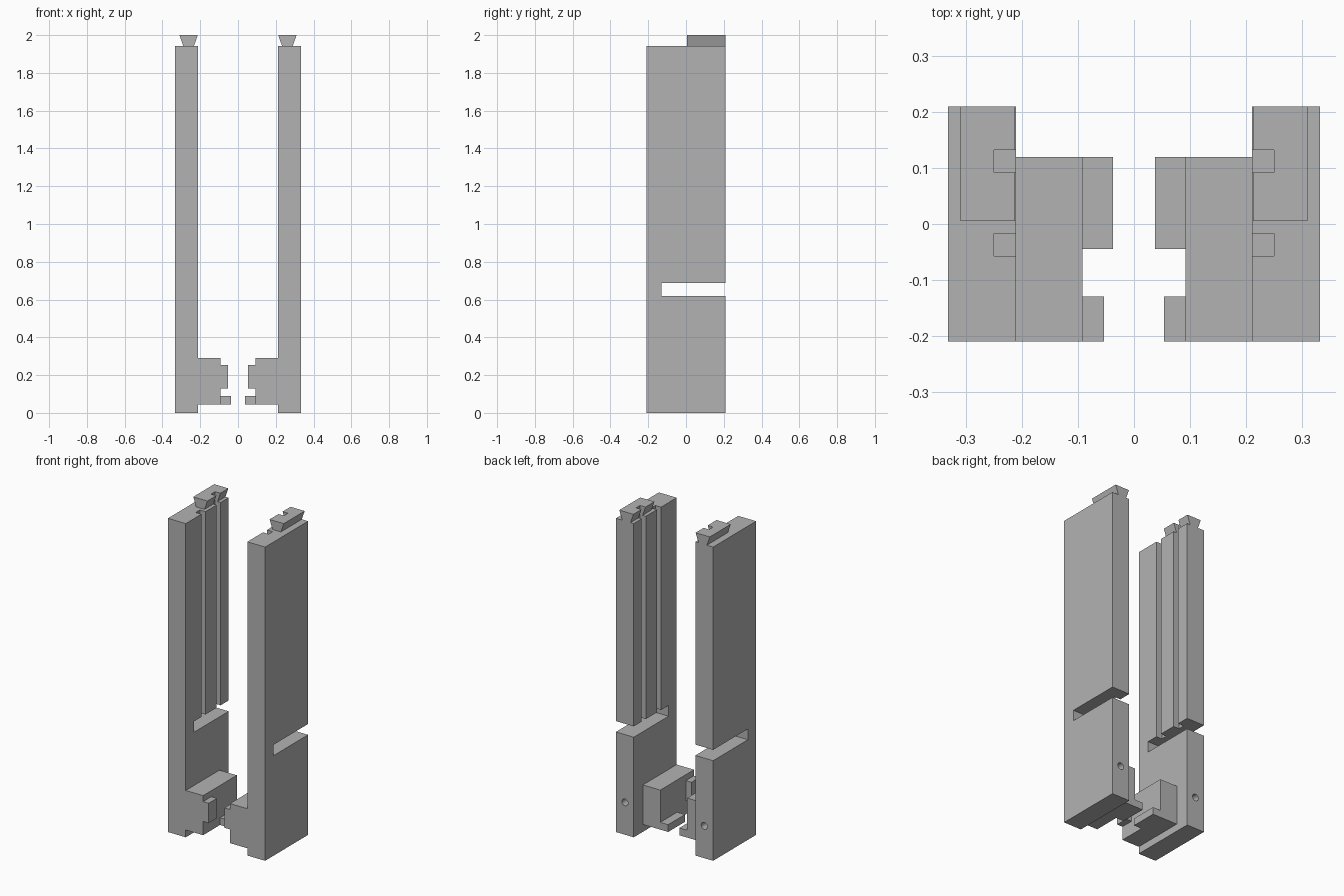
import bpy, bmesh
from mathutils import Matrix, Vector

if "Cube" in bpy.data.objects:
    bpy.data.objects.remove(bpy.data.objects["Cube"], do_unlink=True)

grey = bpy.data.materials.new("plain_grey")
grey.use_nodes = True
grey.diffuse_color = (0.45, 0.45, 0.45, 1)
grey.node_tree.nodes["Principled BSDF"].inputs["Base Color"].default_value = grey.diffuse_color


def finish(name, bm):
    bmesh.ops.recalc_face_normals(bm, faces=bm.faces)
    mesh = bpy.data.meshes.new(name)
    bm.to_mesh(mesh)
    bm.free()
    mesh.materials.append(grey)
    obj = bpy.data.objects.new(name, mesh)
    bpy.context.collection.objects.link(obj)
    return obj


def prism(name, outline, offset):
    """Extrude a closed outline of 3D points along an offset."""
    bm = bmesh.new()
    face = bm.faces.new([bm.verts.new(p) for p in outline])
    new = bmesh.ops.extrude_face_region(bm, geom=[face])["geom"]
    verts = [v for v in new if isinstance(v, bmesh.types.BMVert)]
    bmesh.ops.translate(bm, verts=verts, vec=Vector(offset))
    return finish(name, bm)


def box(name, side, x, y, z):
    outline = [(side * a, y[0], b) for a, b in
               ((x[0], z[0]), (x[1], z[0]), (x[1], z[1]), (x[0], z[1]))]
    return prism(name, outline, (0, y[1] - y[0], 0))


def drill(name, side):
    bm = bmesh.new()
    bmesh.ops.create_cone(bm, cap_ends=True, segments=24, radius1=0.021, radius2=0.021, depth=0.2,
                          matrix=Matrix.Translation((side * IN_OUT_MID, BACK, 0.2))
                          @ Matrix.Rotation(1.5707963, 4, 'X'))
    return finish(name, bm)


def cut(obj, cutters):
    for c in cutters:
        mod = obj.modifiers.new("cut", 'BOOLEAN')
        mod.operation, mod.solver, mod.object = 'DIFFERENCE', 'EXACT', c
    graph = bpy.context.evaluated_depsgraph_get()
    mesh = bpy.data.meshes.new_from_object(obj.evaluated_get(graph))
    obj.modifiers.clear()
    obj.data = mesh


INNER, OUTER = 0.211, 0.333
IN_OUT_MID = (INNER + OUTER) / 2
FRONT, BACK, TOP = -0.21, 0.21, 1.943

for label, s in (("left", 1), ("right", -1)):
    # Tall panel with an open slot running in from the back
    side_outline = [(FRONT, 0), (BACK, 0), (BACK, 0.62), (-0.13, 0.62),
                    (-0.13, 0.687), (BACK, 0.687), (BACK, TOP), (FRONT, TOP)]
    panel = prism(label + "_panel", [(s * INNER, y, z) for y, z in side_outline],
                  (s * (OUTER - INNER), 0, 0))

    # Dovetail rail on top of the panel
    rail = prism(label + "_dovetail",
                 [(s * x, 0.005, z) for x, z in
                  ((0.233, TOP), (0.29, TOP), (0.31, 2.0), (0.213, 2.0))],
                 (0, BACK - 0.005, 0))

    # Two vertical grooves on the inner face and a round hole in the back edge
    grooves = [box("groove_cutter", s, (0.15, 0.25), (y, y + 0.04), (0.65, 2.1))
               for y in (-0.057, 0.092)]
    hole = drill("hole_cutter", s)
    cut(panel, grooves + [hole])
    cut(rail, grooves[1:])
    for c in grooves + [hole]:
        bpy.data.objects.remove(c, do_unlink=True)

    # Foot block with its front tab and lower back ledge
    box(label + "_foot_block", s, (0.092, INNER), (FRONT, 0.12), (0.045, 0.29))
    box(label + "_front_tab", s, (0.054, 0.092), (FRONT, -0.13), (0.13, 0.253))
    box(label + "_back_ledge", s, (0.038, 0.092), (-0.045, 0.12), (0.045, 0.09))
